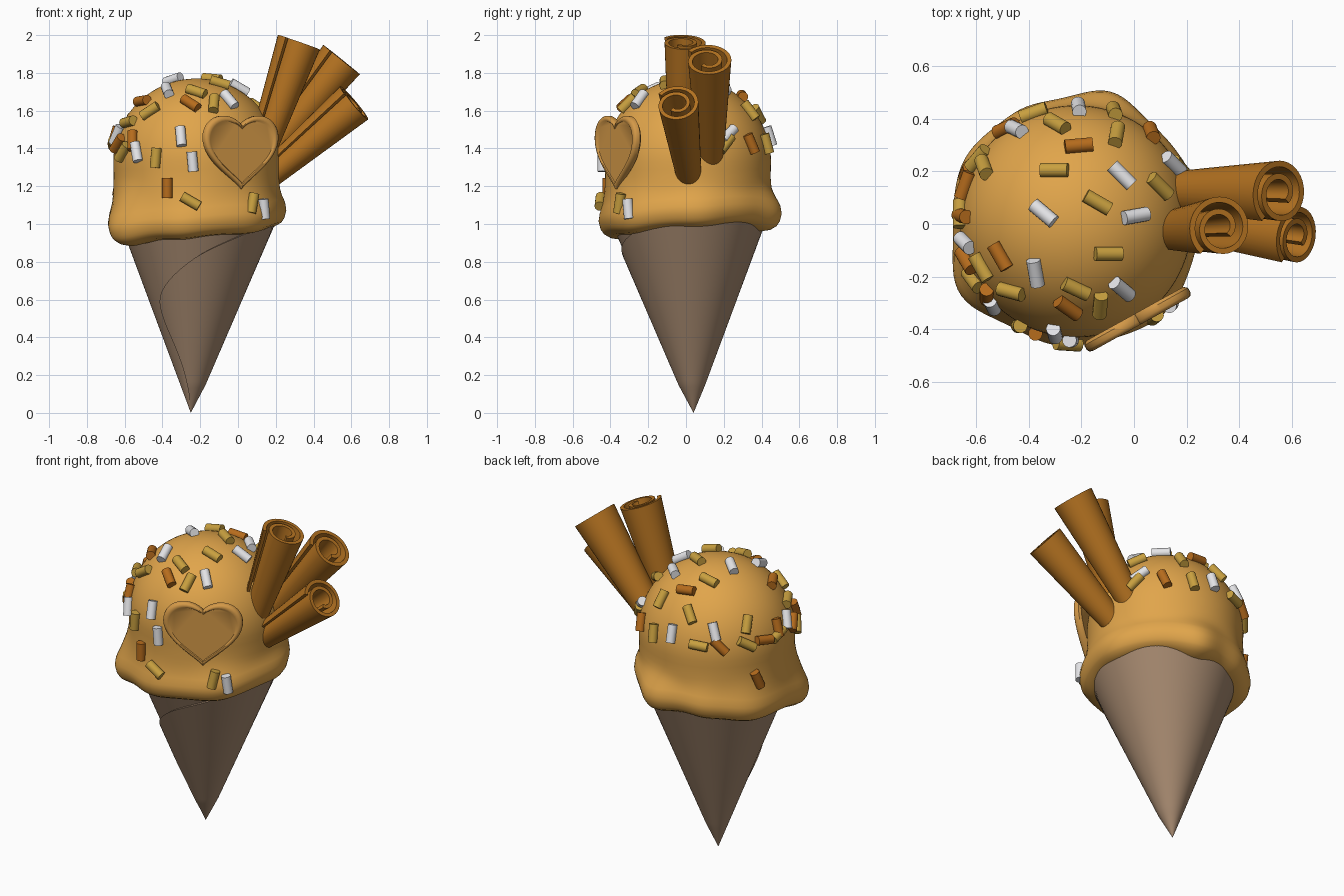
import bpy, bmesh, math
from mathutils import Vector, Matrix

if "Cube" in bpy.data.objects:
    bpy.data.objects.remove(bpy.data.objects["Cube"])

def mat(name, c):
    m = bpy.data.materials.new(name)
    m.diffuse_color = (*c, 1)
    m.use_nodes = True
    m.node_tree.nodes["Principled BSDF"].inputs["Base Color"].default_value = m.diffuse_color
    return m

CARAMEL = mat("caramel", (0.75, 0.376, 0.07))
BISCUIT = mat("biscuit", (0.66, 0.32, 0.065))
WAFER = mat("wafer", (0.38, 0.25, 0.16))
CINNAMON = mat("cinnamon", (0.46, 0.17, 0.015))
GOLD = mat("gold", (0.58, 0.35, 0.05))
BROWN = mat("brown", (0.47, 0.15, 0.012))
WHITE = mat("white", (0.78, 0.78, 0.8))

def finish(name, bm, material, angle=40):
    bmesh.ops.recalc_face_normals(bm, faces=bm.faces)
    me = bpy.data.meshes.new(name)
    bm.to_mesh(me)
    bm.free()
    me.materials.append(material)
    me.polygons.foreach_set("use_smooth", [True] * len(me.polygons))
    me.set_sharp_from_angle(angle=math.radians(angle))
    ob = bpy.data.objects.new(name, me)
    bpy.context.collection.objects.link(ob)
    return ob

def loft(name, rings, material, closed=True, caps=False, angle=40):
    """Skin a list of equal-length point rings."""
    bm = bmesh.new()
    rows = [[bm.verts.new(p) for p in r] for r in rings]
    n = len(rows[0])
    for a, b in zip(rows, rows[1:]):
        for i in range(n if closed else n - 1):
            j = (i + 1) % n
            bm.faces.new((a[i], a[j], b[j], b[i]))
    if caps:
        bm.faces.new(rows[0])
        bm.faces.new(rows[-1])
    return finish(name, bm, material, angle)

def interp(table, x):
    if x <= table[0][0]:
        return table[0][1]
    for (x0, y0), (x1, y1) in zip(table, table[1:]):
        if x <= x1:
            t = (x - x0) / (x1 - x0)
            return y0 + (y1 - y0) * t
    return table[-1][1]

# ---- wafer cone: leaning cone plus an overlapping outer flap
def tilt(az):
    return 0.04 * math.cos(az - math.radians(40))

def cone_pt(az, f, extra=0.0):
    z = f * (1.01 + tilt(az))
    r = 0.402 * z + extra * min(1, z / 0.15)
    return (-0.25 + 0.03 * z + r * math.cos(az), 0.04 - 0.03 * z + r * math.sin(az), z)

TAU = math.tau
loft("cone", [[cone_pt(TAU * i / 96, max(f / 12, 0.001)) for i in range(96)]
              for f in range(13)], WAFER, caps=True)

SEAM = [(0, -100), (.1, -104), (.2, -112), (.35, -126), (.47, -136), (.56, -139), (.63, -135),
        (.7, -122), (.78, -104), (.86, -84), (.93, -54), (.98, -25), (1.0, 0)]
rings = []
for k in range(61):
    f = max(k / 60, 0.002)
    s = (interp(SEAM, f - .025) + interp(SEAM, f) + interp(SEAM, f + .025)) / 3
    row = [cone_pt(math.radians(s), f, -0.003)]
    for i in range(73):
        az = s + (185 - s) * i / 72
        row.append(cone_pt(math.radians(az), f, 0.016 - 0.018 * max(0, az + 20) / 205))
    rings.append(row)
loft("cone_flap", rings, WAFER, closed=False)

# ---- scoop: ball with a lumpy skirt
CX, CY, CZ, R = -0.22, 0.01, 1.33, 0.44
SKIRT = [(.948, .36), (.955, .41), (.975, .445), (1.0, .462), (1.04, .472), (1.08, .466),
         (1.13, .45), (1.18, .441), (1.25, .438), (1.33, .44)]
LUMPS = [(-148, .055, 17), (75, .045, 15), (-100, .012, 14), (-45, .02, 18),
         (10, .015, 16), (150, .02, 18), (115, .01, 12)]

def lump(az):
    t = 0
    for c, a, w in LUMPS:
        d = (math.degrees(az) - c + 180) % 360 - 180
        t += a * math.exp(-(d / w) ** 2)
    return t

def scoop_r(z):
    return math.sqrt(max(0, R * R - (z - CZ) ** 2)) if z > CZ else interp(SKIRT, z)

levels = [CZ + R * math.cos(math.pi / 2 * max(k, 0.05) / 22) for k in range(23)]
levels += [1.29, 1.25, 1.215, 1.18, 1.155, 1.13, 1.105, 1.08, 1.06, 1.04, 1.02,
           1.0, .986, .975, .964, .955, .948]
rings = []
for z in levels:
    w = max(0, min(1, (1.24 - z) / 0.17))
    w = w * w * (3 - 2 * w)
    ring = []
    for i in range(120):
        az = TAU * i / 120
        l = lump(az)
        r = scoop_r(z) + w * (l - 0.008)
        ring.append((CX + r * math.cos(az), CY + r * math.sin(az),
                     z + w * (tilt(az) - 0.6 * l + 0.008)))
    rings.append(ring)
loft("scoop", rings, CARAMEL, caps=True, angle=80)

# ---- heart biscuit, facing front right
def heart(t, s, d):
    sn = math.sin(t)
    x = 0.225 * math.copysign(abs(sn) ** 2.4, sn)
    y = 13 * math.cos(t) - 3.5 * math.cos(2 * t) - 1.5 * math.cos(3 * t) - .5 * math.cos(4 * t)
    return (x * s, -d, (y + 2.4) * 0.0148 * s)

PROFILE = [(.94, -.024), (1, -.012), (1, .008), (.97, .018), (.92, .022), (.87, .021), (.84, .016)]
ob = loft("heart_biscuit", [[heart(TAU * i / 72, s, d) for i in range(72)] for s, d in PROFILE],
          BISCUIT, caps=True)
ob.matrix_world = Matrix.Translation((0.014, -0.362, 1.378)) @ Matrix.Rotation(math.radians(29), 4, 'Z')

# ---- cinnamon sticks: flared rolled scrolls
def scroll():
    turns, n, th = 1.75, 64, 0.17
    outer, inner = [], []
    for i in range(n + 1):
        t = i / n
        a = math.radians(50) - TAU * turns * t
        r = 1 - 0.6 * t ** 1.4
        outer.append((r * math.cos(a), r * math.sin(a)))
        inner.append(((r - th) * math.cos(a), (r - th) * math.sin(a)))
    return outer + inner[::-1]

def stick(name, bottom, top, r0, r1):
    b, t = Vector(bottom), Vector(top)
    d = (t - b).normalized()
    v = Vector((0, -1, 0))
    v = (v - d * v.dot(d)).normalized()
    u = v.cross(d)
    shape = scroll()
    rings = [[p + (u * x + v * y) * r for x, y in shape] for p, r in ((b, r0), (t, r1))]
    loft(name, rings, CINNAMON, caps=True)

stick("cinnamon_stick_upper", (0.10, -0.03, 1.30), (0.33, -0.015, 1.96), 0.075, 0.128)
stick("cinnamon_stick_back", (0.10, 0.125, 1.30), (0.555, 0.115, 1.865), 0.075, 0.135)
stick("cinnamon_stick_lower", (0.09, 0.02, 1.19), (0.62, -0.05, 1.635), 0.07, 0.125)

# ---- sprinkles: (x, y, angle) as seen from the top
TOP = {
    GOLD: [(-.38, .42, 20), (-.29, .37, -30), (-.07, .44, 110), (-.07, .33, 80), (.19, .22, -50),
           (.09, .14, -45), (-.30, .2, 0), (-.56, .21, 110), (-.61, .26, 50), (-.14, .08, -30),
           (-.1, -.11, 0), (-.46, -.25, -15), (-.57, -.16, -60), (-.22, -.24, -25),
           (-.13, -.3, 85), (-.67, .04, 90)],
    BROWN: [(-.49, .37, 25), (.07, .35, 110), (-.21, .29, 5), (-.65, .15, 70), (-.64, .03, -15),
            (-.5, -.12, -60), (-.25, -.31, -35), (-.55, -.26, 90), (-.64, -.14, -60)],
    WHITE: [(-.44, .35, -25), (-.21, .43, 100), (.14, .22, -45), (-.05, .18, -45),
            (-.34, .04, -40), (0, .03, 10), (-.37, -.18, 100), (-.63, -.07, -45),
            (-.05, -.24, -40)],
}
# (x, z, angle) as seen from the front, then one from the back
FRONT = {
    GOLD: [(-.43, 1.35, 85), (-.25, 1.12, -30), (.07, 1.11, 80), (-.6, 1.38, 60)],
    BROWN: [(-.37, 1.19, 90)],
    WHITE: [(-.3, 1.46, 95), (-.24, 1.33, 95), (-.53, 1.38, 100), (.13, 1.08, 95)],
}
BACK = {BROWN: [(-.62, 1.2, 80)]}

def add_sprinkle(bm, p, n, t):
    n = n.normalized()
    t = (t - n * t.dot(n)).normalized()
    m = Matrix((n.cross(t), n, t)).transposed().to_4x4()
    m.translation = p + n * 0.012
    bmesh.ops.create_cone(bm, cap_ends=True, segments=16, radius1=0.027, radius2=0.027,
                          depth=0.105, matrix=m)

for material, name in ((GOLD, "gold"), (BROWN, "brown"), (WHITE, "white")):
    bm = bmesh.new()
    for x, y, a in TOP[material]:
        h = Vector((x - CX, y - CY, 0))
        if h.length > 0.43:
            h *= 0.43 / h.length
        n = Vector((h.x, h.y, math.sqrt(R * R - h.length_squared)))
        d = Vector((math.cos(math.radians(a)), math.sin(math.radians(a)), 0))
        d.z = -(d.x * n.x + d.y * n.y) / n.z
        add_sprinkle(bm, Vector((CX, CY, CZ)) + n, n, d)
    for side, table in ((-1, FRONT), (1, BACK)):
        for x, z, a in table.get(material, []):
            r = scoop_r(z)
            y = side * math.sqrt(max(0.001, r * r - (x - CX) ** 2))
            n = Vector((x - CX, y, max(0, z - CZ)))
            d = Vector((math.cos(math.radians(a)), 0, math.sin(math.radians(a))))
            d.y = -(d.x * n.x + d.z * n.z) / n.y
            add_sprinkle(bm, Vector((x, CY + y, z)), n, d)
    finish(name + "_sprinkles", bm, material)
